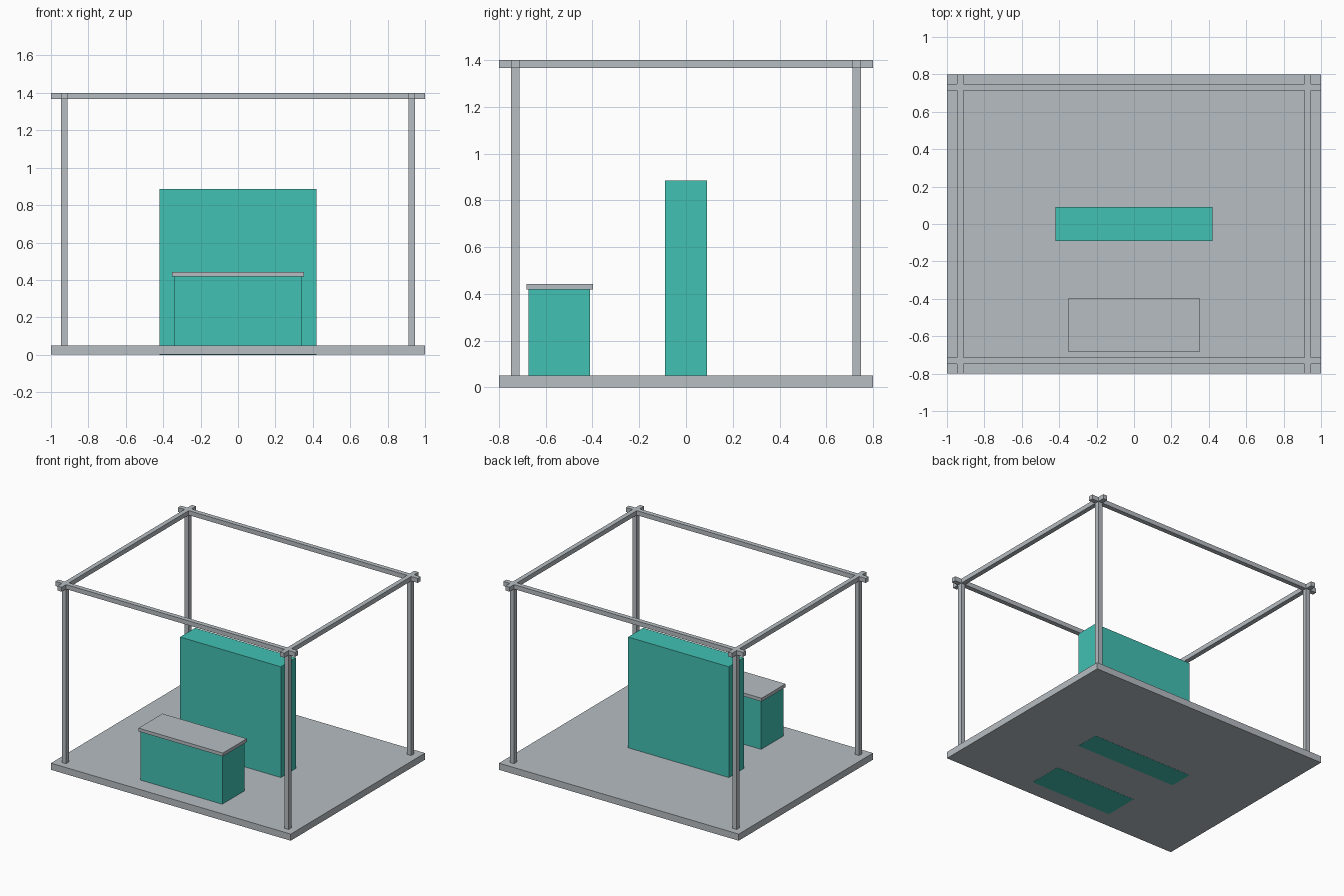
import bpy
import bmesh
from mathutils import Vector

default = bpy.data.objects.get("Cube")
if default:
    bpy.data.objects.remove(default, do_unlink=True)


def make_material(name, rgb):
    mat = bpy.data.materials.new(name)
    mat.use_nodes = True
    color = (*rgb, 1.0)
    mat.diffuse_color = color
    mat.node_tree.nodes["Principled BSDF"].inputs["Base Color"].default_value = color
    return mat


grey = make_material("light grey", (0.468, 0.508, 0.539))
teal = make_material("teal", (0.054, 0.533, 0.456))


def box(name, low, high, mat):
    """Box between two opposite corners, with its origin at its centre."""
    low, high = Vector(low), Vector(high)
    bm = bmesh.new()
    bmesh.ops.create_cube(bm, size=1.0)
    bmesh.ops.scale(bm, vec=high - low, verts=bm.verts)
    mesh = bpy.data.meshes.new(name)
    bm.to_mesh(mesh)
    bm.free()
    mesh.materials.append(mat)
    obj = bpy.data.objects.new(name, mesh)
    obj.location = (low + high) / 2
    bpy.context.collection.objects.link(obj)
    return obj


HALF_X, HALF_Y = 1.0, 0.8      # floor half sizes
POST_X, POST_Y = 0.928, 0.73   # post centres
R = 0.0175                     # half thickness of posts and beams
FLOOR, BEAM, TOP = 0.05, 1.366, 1.4

# Floor slab
box("floor", (-HALF_X, -HALF_Y, 0), (HALF_X, HALF_Y, FLOOR), grey)

# Back panel and counter pass through the slab and show on its underside
BOTTOM = -0.001
box("display_panel", (-0.42, -0.09, BOTTOM), (0.42, 0.09, 0.885), teal)
box("counter_body", (-0.34, -0.673, BOTTOM), (0.34, -0.41, 0.418), teal)
box("counter_top", (-0.352, -0.683, 0.418), (0.352, -0.398, 0.443), grey)

# Corner posts
for side, sx in (("left", 1), ("right", -1)):
    for end, sy in (("front", -1), ("back", 1)):
        x, y = sx * POST_X, sy * POST_Y
        box(f"{end}_{side}_post", (x - R, y - R, FLOOR), (x + R, y + R, BEAM), grey)

# Roof beams crossing over the posts
for end, sy in (("front", -1), ("back", 1)):
    y = sy * POST_Y
    box(f"{end}_beam", (-HALF_X, y - R, BEAM), (HALF_X, y + R, TOP), grey)
for side, sx in (("left", 1), ("right", -1)):
    x = sx * POST_X
    box(f"{side}_beam", (x - R, -HALF_Y, BEAM), (x + R, HALF_Y, TOP), grey)
